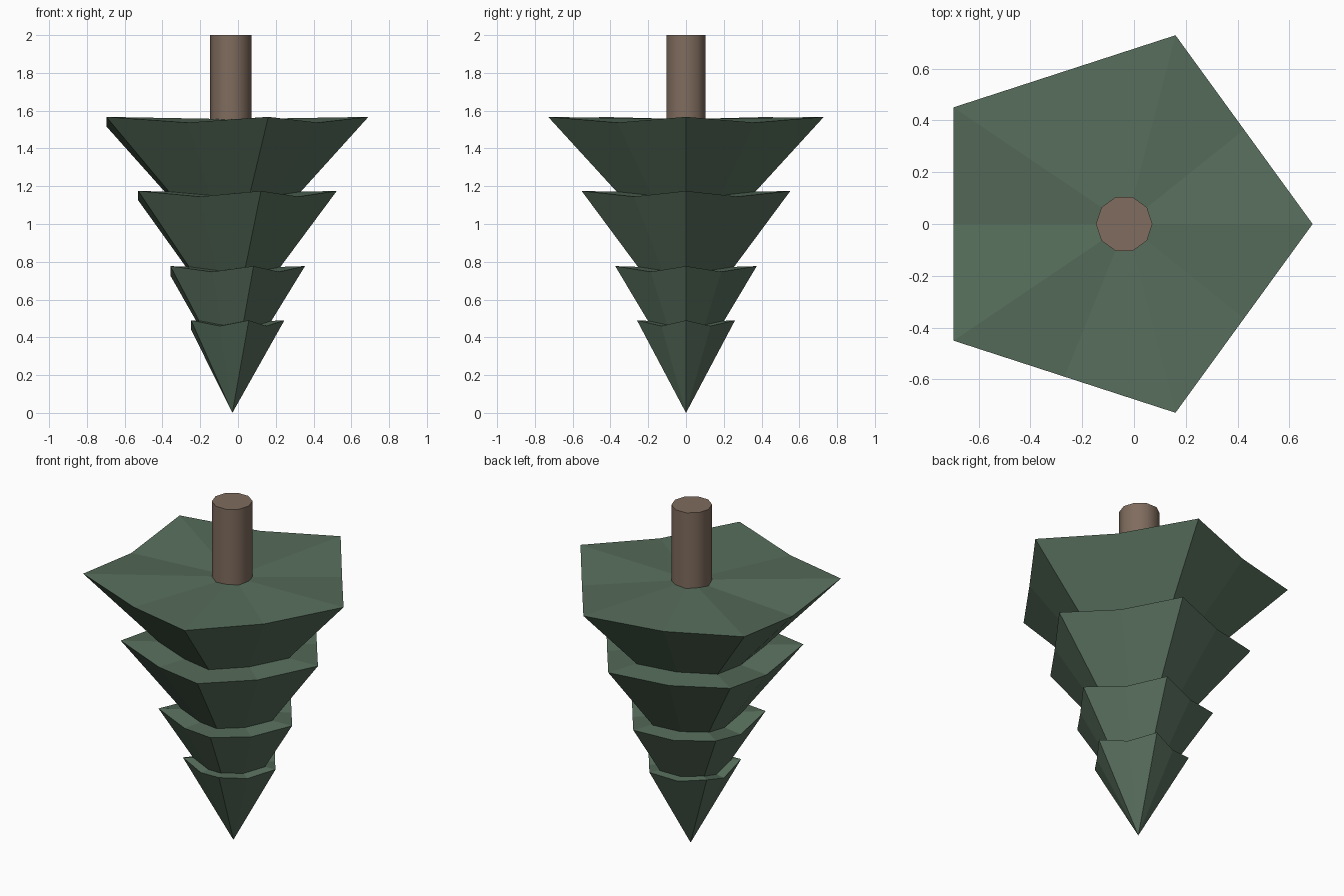
import bpy, bmesh, math

if "Cube" in bpy.data.objects:
    bpy.data.objects.remove(bpy.data.objects["Cube"])


def material(name, rgb):
    m = bpy.data.materials.new(name)
    m.diffuse_color = (*rgb, 1)
    m.use_nodes = True
    m.node_tree.nodes["Principled BSDF"].inputs["Base Color"].default_value = m.diffuse_color
    return m


green = material("pine green", (0.095, 0.155, 0.106))
brown = material("bark brown", (0.215, 0.150, 0.112))
AXIS_X = -0.03


def foliage_tier(name, radius, rim_z, tip_z):
    """Inverted five-sided cone with dipped edge midpoints and a fanned top."""
    bm = bmesh.new()
    cx = -0.1 * radius
    corners = [(cx + radius * math.cos(math.tau * i / 5),
                radius * math.sin(math.tau * i / 5)) for i in range(5)]
    rim = []
    for i, (x, y) in enumerate(corners):
        nx, ny = corners[(i + 1) % 5]
        dip = 0.05 if i == 2 else 0.03
        rim.append(bm.verts.new((x, y, rim_z)))
        rim.append(bm.verts.new(((x + nx) / 2, (y + ny) / 2, rim_z - dip)))
    tip = bm.verts.new((AXIS_X, 0, tip_z))
    centre = bm.verts.new((AXIS_X, 0, rim_z - 0.012))
    for a, b in zip(rim, rim[1:] + rim[:1]):
        bm.faces.new((centre, a, b))
        bm.faces.new((tip, b, a))
    mesh = bpy.data.meshes.new(name)
    bm.to_mesh(mesh)
    bm.free()
    mesh.materials.append(green)
    bpy.context.collection.objects.link(bpy.data.objects.new(name, mesh))


# Foliage, from the widest tier down to the point
foliage_tier("foliage_wide", 0.767, 1.567, 0.77)
foliage_tier("foliage_middle", 0.581, 1.175, 0.43)
foliage_tier("foliage_narrow", 0.394, 0.777, 0.15)
foliage_tier("foliage_point", 0.273, 0.49, 0.0)

# Trunk
bpy.ops.mesh.primitive_cylinder_add(vertices=10, radius=0.109, depth=0.5,
                                    location=(-0.038, 0, 1.75),
                                    rotation=(0, 0, math.pi / 2))
trunk = bpy.context.object
trunk.name = "trunk"
trunk.data.materials.append(brown)
bpy.ops.object.shade_smooth_by_angle(angle=math.radians(40))
